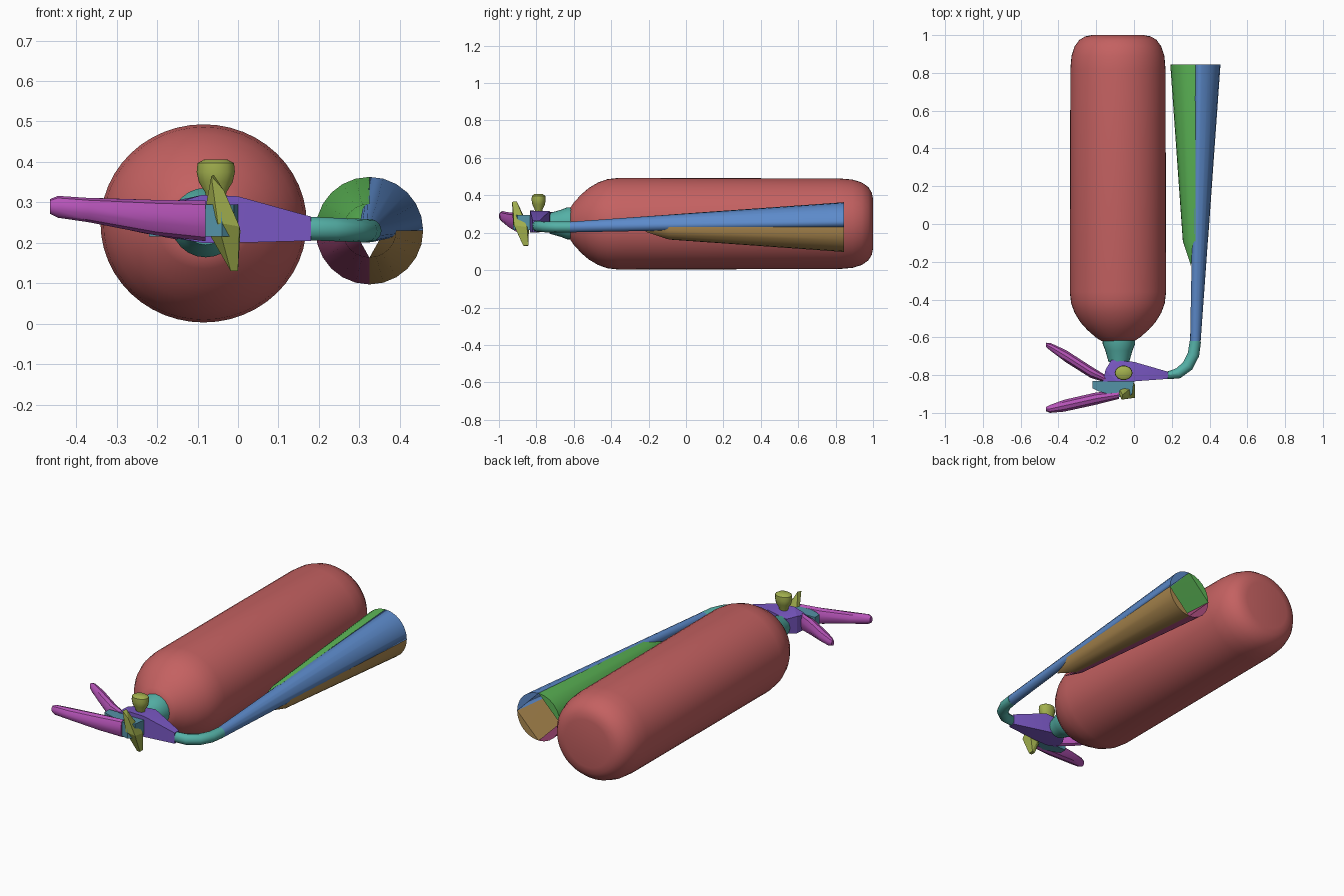
import bpy, bmesh, math

if "Cube" in bpy.data.objects:
    bpy.data.objects.remove(bpy.data.objects["Cube"])


def material(name, rgb):
    m = bpy.data.materials.new(name)
    lin = [((c / 255 + 0.055) / 1.055) ** 2.4 for c in rgb]
    m.diffuse_color = (*lin, 1)
    m.use_nodes = True
    m.node_tree.nodes["Principled BSDF"].inputs["Base Color"].default_value = m.diffuse_color
    return m


RED = material("red", (196, 97, 97))
TEAL = material("teal", (84, 176, 166))
VIOLET = material("violet", (122, 88, 196))
MAGENTA = material("magenta", (182, 84, 184))
STEEL = material("steel blue", (84, 146, 166))
OLIVE = material("olive", (162, 176, 78))
BLUE = material("blue", (92, 138, 202))
GREEN = material("green", (92, 182, 86))
BROWN = material("brown", (174, 138, 80))
PINK = material("pink", (182, 82, 134))


def finish(name, bm, mat, angle=35):
    bmesh.ops.recalc_face_normals(bm, faces=bm.faces)
    me = bpy.data.meshes.new(name)
    bm.to_mesh(me)
    bm.free()
    me.materials.append(mat)
    ob = bpy.data.objects.new(name, me)
    bpy.context.collection.objects.link(ob)
    bpy.ops.object.select_all(action='DESELECT')
    ob.select_set(True)
    bpy.context.view_layer.objects.active = ob
    bpy.ops.object.shade_smooth_by_angle(angle=math.radians(angle))
    return ob


def hull(name, points, mat, angle=25):
    """Convex solid around a set of points."""
    bm = bmesh.new()
    for p in points:
        bm.verts.new(p)
    r = bmesh.ops.convex_hull(bm, input=bm.verts)
    bmesh.ops.delete(bm, geom=list({g for g in r["geom_interior"] if g.is_valid}), context='VERTS')
    return finish(name, bm, mat, angle)


def loft(name, rings, mat, angle=35):
    """Skin a list of equally long point rings and cap both ends."""
    bm = bmesh.new()
    vs = [[bm.verts.new(p) for p in r] for r in rings]
    n = len(vs[0])
    for a, b in zip(vs, vs[1:]):
        for i in range(n):
            bm.faces.new((a[i], a[(i + 1) % n], b[(i + 1) % n], b[i]))
    bm.faces.new(vs[0])
    bm.faces.new(vs[-1])
    return finish(name, bm, mat, angle)


def ring_y(cx, y, cz, rx, rz, n, start=0, sweep=math.tau):
    """Ellipse (or arc) of n points facing along y."""
    steps = n if sweep == math.tau else n - 1
    return [(cx + rx * math.cos(start + sweep * i / steps), y,
             cz + rz * math.sin(start + sweep * i / steps)) for i in range(n)]


# cylinder body lying along y: domed shoulder, rounded base
profile = [(-0.62, 0.085), (-0.6, 0.115), (-0.56, 0.16), (-0.52, 0.195), (-0.47, 0.225),
           (-0.42, 0.243), (-0.36, 0.25), (0.82, 0.247), (0.89, 0.241), (0.94, 0.225),
           (0.975, 0.2), (0.993, 0.17), (1.0, 0.135)]
loft("tank_body", [ring_y(-0.085, y, 0.248, r * 1.02, r * 0.98, 48) for y, r in profile], RED, 40)

# neck
loft("neck", [ring_y(-0.08, y, 0.25, r, r, 24) for y, r in
              ((-0.6, 0.086), (-0.635, 0.086), (-0.67, 0.072), (-0.73, 0.055))], TEAL)

# valve block tapering towards the hose
valve = []
for x, y, z0, z1 in ((-0.12, -0.72, 0.22, 0.3), (0.0, -0.73, 0.205, 0.315), (0.18, -0.782, 0.205, 0.265),
                     (0.18, -0.82, 0.205, 0.265), (0.0, -0.833, 0.2, 0.315), (-0.165, -0.835, 0.215, 0.295),
                     (-0.15, -0.77, 0.21, 0.305), (-0.09, -0.835, 0.2, 0.318)):
    valve += [(x, y, z0), (x, y, z1)]
hull("valve_block", valve, VIOLET, 15)

# pivot block between the handles
pivot = []
for x, y in ((-0.22, -0.83), (-0.22, -0.87), (-0.19, -0.885), (-0.04, -0.925), (-0.01, -0.9),
             (0.0, -0.83)):
    pivot += [(x, y, 0.215), (x, y, 0.295)]
hull("handle_pivot", pivot, STEEL)


# carry handle and squeeze lever: rounded tapering bars (x, y centre, y half, z centre, z half)
def bar(name, sections):
    rings = []
    for x, y, hy, z, hz in sections:
        rings.append([(x, y + hy * math.cos(a), z + hz * math.sin(a))
                      for a in (math.tau * (i + 0.5) / 10 for i in range(10))])
    loft(name, rings, MAGENTA)


bar("squeeze_lever", [(-0.465, -0.98, 0.012, 0.29, 0.018), (-0.445, -0.979, 0.022, 0.289, 0.027),
                      (-0.37, -0.962, 0.033, 0.281, 0.03), (-0.2, -0.924, 0.034, 0.262, 0.044),
                      (-0.08, -0.905, 0.022, 0.254, 0.05)])
bar("carry_handle", [(-0.465, -0.64, 0.012, 0.29, 0.016), (-0.44, -0.652, 0.022, 0.288, 0.025),
                     (-0.36, -0.70, 0.034, 0.281, 0.03), (-0.23, -0.783, 0.033, 0.265, 0.042),
                     (-0.15, -0.82, 0.02, 0.256, 0.048)])

# knob on top of the valve
loft("top_knob", [[(-0.055 + r * 1.1 * math.cos(math.tau * i / 14), -0.788 + r * 0.9 * math.sin(math.tau * i / 14), z)
                   for i in range(14)] for z, r in
                  ((0.3, 0.02), (0.325, 0.024), (0.35, 0.038), (0.375, 0.043), (0.397, 0.041), (0.406, 0.026))],
     OLIVE, 40)

# safety tab leaning across the valve front
hull("safety_tab", [(-0.066, -0.93, 0.365), (-0.06, -0.905, 0.368), (-0.035, -0.925, 0.33), (-0.04, -0.895, 0.33),
                    (-0.078, -0.9, 0.3), (-0.08, -0.87, 0.27), (-0.07, -0.87, 0.22), (0.004, -0.92, 0.24),
                    (0.006, -0.85, 0.23), (-0.05, -0.925, 0.25), (-0.04, -0.84, 0.23), (-0.018, -0.87, 0.13),
                    (-0.018, -0.845, 0.13), (0.0, -0.87, 0.13), (0.0, -0.842, 0.132)], OLIVE, 10)

# elbow from valve to hose: sections along a bend in the xy plane
elbow = []
for x, y, ang, w, z in ((0.18, -0.801, 0, 0.021, 0.235), (0.235, -0.79, 20, 0.028, 0.233),
                        (0.285, -0.75, 50, 0.031, 0.231), (0.315, -0.69, 72, 0.031, 0.23),
                        (0.325, -0.62, 88, 0.03, 0.23)):
    a = math.radians(ang)
    elbow.append([(x - math.sin(a) * w * math.cos(t), y + math.cos(a) * w * math.cos(t), z + 0.029 * math.sin(t))
                  for t in (math.tau * i / 12 for i in range(12))])
loft("hose_elbow", elbow, TEAL)

# horn: four quarter wedges around an open mouth; the top right one carries on as the hose
CX, CZ, MOUTH = 0.325, 0.23, 0.845


def horn_arc(y, quarter, n=7):
    r = 0.029 + 0.104 * (y + 0.62) / 1.465
    return ring_y(CX, y, CZ, r, r, n, quarter * math.pi / 2, math.pi / 2)


hull("horn_hose_side", horn_arc(MOUTH, 0) + ring_y(CX, -0.62, CZ, 0.028, 0.029, 14), BLUE, 30)
for name, quarter, mat in (("horn_top_left", 1, GREEN), ("horn_bottom_left", 2, PINK),
                           ("horn_bottom_right", 3, BROWN)):
    mid = math.pi / 2 * (quarter + 0.5)
    tip = (CX + 0.034 * math.cos(mid), -0.22, CZ + 0.034 * math.sin(mid))
    hull(name, horn_arc(MOUTH, quarter) + horn_arc(-0.09, quarter) + [tip], mat, 30)
